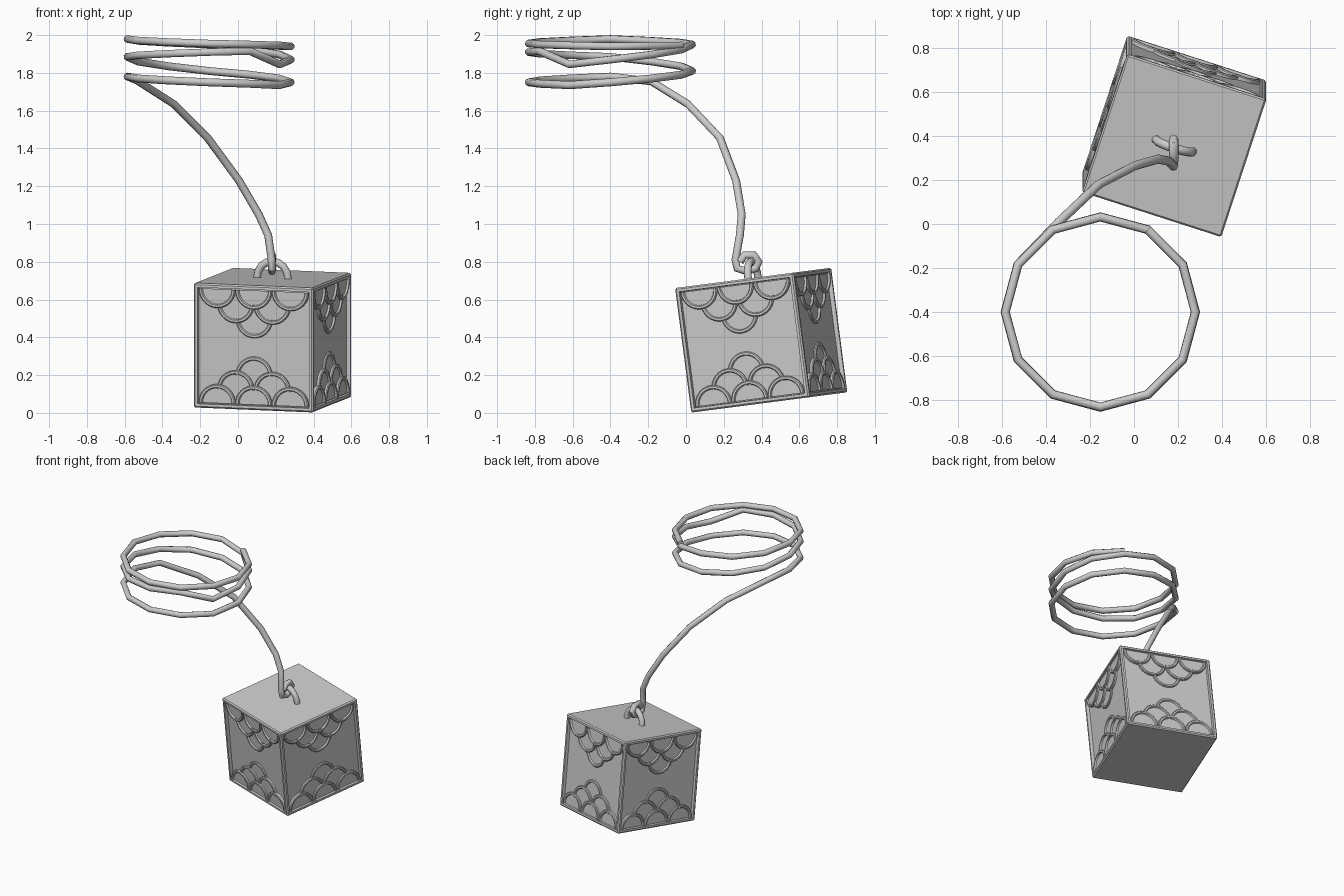
import bpy, bmesh
from math import sin, cos, pi, radians
from mathutils import Matrix, Vector

if "Cube" in bpy.data.objects:
    bpy.data.objects.remove(bpy.data.objects["Cube"])

S = 0.665                      # box side
H = S / 2
REC = 0.022                    # panel recess depth
POSE = (Matrix.Translation((0.183, 0.398, 0.385))
        @ Matrix.Rotation(radians(7.4), 4, 'X') @ Matrix.Rotation(radians(-18), 4, 'Z'))


def finish(name, bm, matrix):
    bmesh.ops.recalc_face_normals(bm, faces=bm.faces)
    me = bpy.data.meshes.new(name)
    bm.to_mesh(me)
    bm.free()
    ob = bpy.data.objects.new(name, me)
    bpy.context.collection.objects.link(ob)
    ob.matrix_world = matrix
    return ob


def smooth(ob, angle):
    bpy.ops.object.select_all(action='DESELECT')
    ob.select_set(True)
    bpy.context.view_layer.objects.active = ob
    bpy.ops.object.shade_smooth_by_angle(angle=radians(angle))


def tube(name, pts, radius, matrix=Matrix()):
    cu = bpy.data.curves.new(name, 'CURVE')
    cu.dimensions = '3D'
    cu.bevel_depth = radius
    cu.bevel_resolution = 2
    cu.use_fill_caps = True
    sp = cu.splines.new('POLY')
    sp.points.add(len(pts) - 1)
    for p, co in zip(sp.points, pts):
        p.co = (*co, 1)
    ob = bpy.data.objects.new(name, cu)
    bpy.context.collection.objects.link(ob)
    ob.matrix_world = matrix
    bpy.ops.object.select_all(action='DESELECT')
    ob.select_set(True)
    bpy.context.view_layer.objects.active = ob
    bpy.ops.object.convert(target='MESH')
    smooth(bpy.context.view_layer.objects.active, 50)


# box with recessed side panels
bm = bmesh.new()
bmesh.ops.create_cube(bm, size=S)
bmesh.ops.bevel(bm, geom=bm.edges[:], offset=0.008, segments=1, affect='EDGES')
sides = [f for f in bm.faces if f.calc_area() > 0.3 and abs(f.normal.z) < 0.5]
bmesh.ops.inset_individual(bm, faces=sides, thickness=0.020, depth=0)
bmesh.ops.inset_individual(bm, faces=sides, thickness=0.003, depth=-REC)
finish('box', bm, POSE)

# overlapping half-round scales with raised rims
R, STEP, SEG = 0.1017, 0.077, 16


def add_scale(bm, m, cx, cy, h, filler):
    profile = [(R, -0.002), (R, h + 0.005), (R - 0.005, h + 0.010),
               (R - 0.016, h + 0.010), (R - 0.021, h)]
    rows = [[bm.verts.new(m @ Vector((cx + r * cos(pi * i / SEG), cy + r * sin(pi * i / SEG), z)))
             for i in range(SEG + 1)] for r, z in profile]
    for a, b in zip(rows, rows[1:]):
        for i in range(SEG):
            bm.faces.new((a[i], a[i + 1], b[i + 1], b[i]))
    bm.faces.new(rows[-1])
    if filler:                 # tongue running down behind the lower row
        bm.faces.new([bm.verts.new(m @ Vector((cx + x, cy + y, h)))
                      for x, y in ((R, 0), (-R, 0), (0, -STEP))])


bm = bmesh.new()
for k in range(4):
    face = (Matrix.Rotation(k * pi / 2, 4, 'Z') @ Matrix.Rotation(pi / 2, 4, 'X')
            @ Matrix.Translation((0, 0, H - REC)))
    for flip in (0, pi):
        m = face @ Matrix.Rotation(flip, 4, 'Z')
        for row in range(3):
            n = 3 - row
            for i in range(n):
                add_scale(bm, m, (i - (n - 1) / 2) * 2 * R, -0.305 + row * STEP,
                          0.011 - row * 0.0045, row > 0)
smooth(finish('scale_ornament', bm, POSE), 35)

# staple handle on the lid
arch = [(0.086 * cos(pi * i / 8), 0, H + 0.088 * sin(pi * i / 8)) for i in range(9)]
arch = [(0.086, 0, H - 0.02)] + arch + [(-0.086, 0, H - 0.02)]
tube('handle', arch, 0.021, POSE)

# rope: knot through handle, rising length, then coil
rope = [(0.18, 0.285, 0.80), (0.18, 0.31, 0.835), (0.18, 0.36, 0.835), (0.18, 0.385, 0.80),
        (0.18, 0.37, 0.765), (0.18, 0.32, 0.75), (0.18, 0.27, 0.765), (0.178, 0.262, 0.81),
        (0.16, 0.285, 0.94), (0.11, 0.295, 1.05), (0.005, 0.265, 1.23),
        (-0.16, 0.18, 1.455), (-0.34, 0.01, 1.635)]
keys = [(150, 1.755), (180, 1.78), (270, 1.75), (330, 1.735), (360, 1.75), (450, 1.81),
        (540, 1.885), (630, 1.91), (660, 1.915), (690, 1.845), (720, 1.87), (810, 1.95),
        (900, 1.979), (990, 1.955), (1080, 1.94), (1140, 1.945)]
for a in range(150, 1141, 30):
    for (a0, z0), (a1, z1) in zip(keys, keys[1:]):
        if a0 <= a <= a1:
            z = z0 + (z1 - z0) * (a - a0) / (a1 - a0)
    t = radians(a)
    rope.append((-0.153 + 0.432 * cos(t), -0.40 + 0.432 * sin(t), z))
tube('rope', rope, 0.021)
